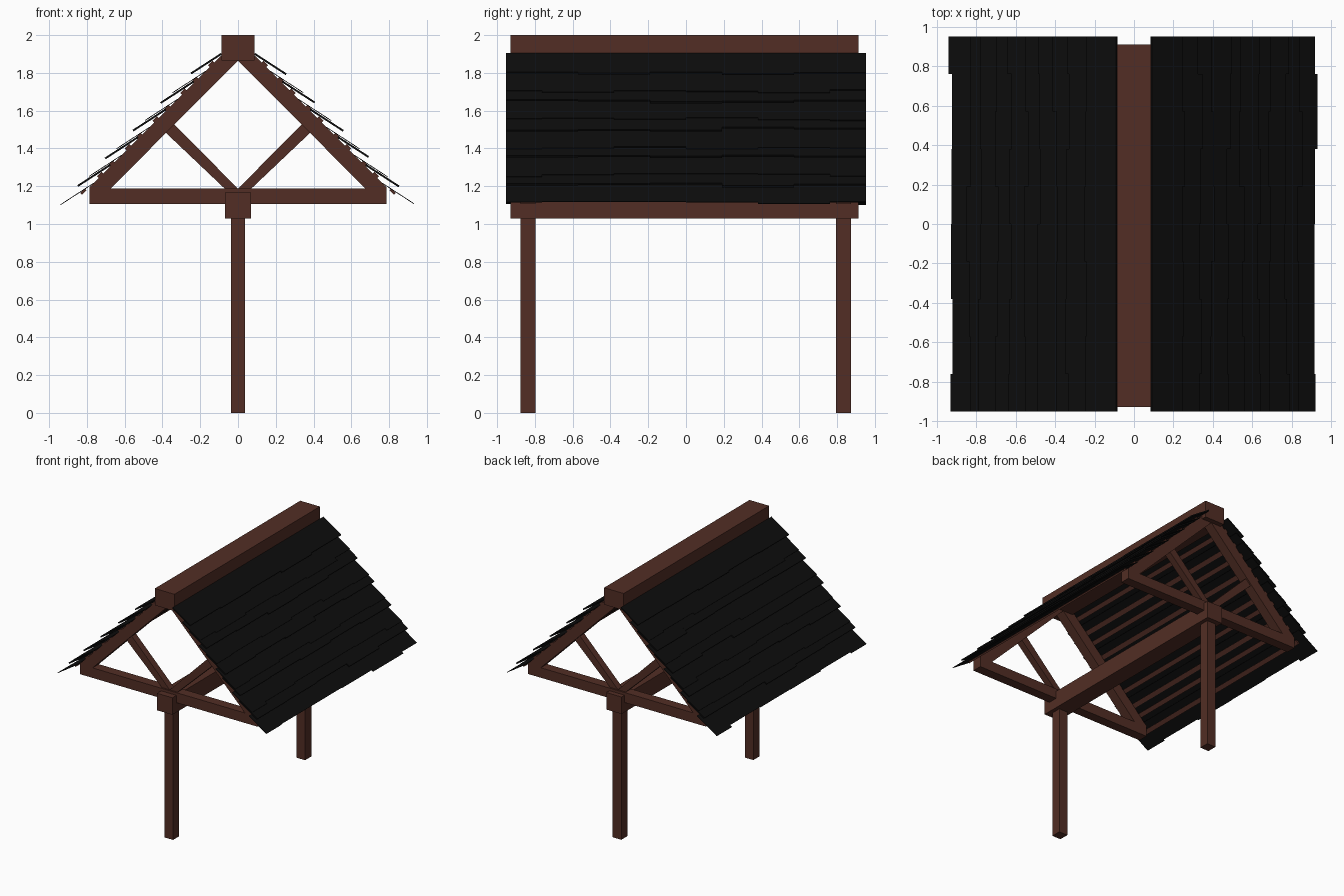
import bpy, bmesh, math, random
from mathutils import Matrix, Vector

if "Cube" in bpy.data.objects:
    bpy.data.objects.remove(bpy.data.objects["Cube"])

random.seed(4)


def material(name, rgb):
    m = bpy.data.materials.new(name)
    m.diffuse_color = (*rgb, 1)
    m.use_nodes = True
    m.node_tree.nodes["Principled BSDF"].inputs["Base Color"].default_value = m.diffuse_color
    return m


wood = material("brown wood", (0.085, 0.027, 0.018))
slate = material("black slate", (0.004, 0.004, 0.004))


def finish(name, bm, mat):
    bmesh.ops.recalc_face_normals(bm, faces=bm.faces)
    me = bpy.data.meshes.new(name)
    bm.to_mesh(me)
    bm.free()
    me.materials.append(mat)
    ob = bpy.data.objects.new(name, me)
    bpy.context.collection.objects.link(ob)
    return ob


def add_prism(bm, profile, y0, y1):
    """Extrude an x-z outline from y0 to y1."""
    face = bm.faces.new([bm.verts.new((x, y0, z)) for x, z in profile])
    ext = bmesh.ops.extrude_face_region(bm, geom=[face])["geom"]
    verts = [v for v in ext if isinstance(v, bmesh.types.BMVert)]
    bmesh.ops.translate(bm, verts=verts, vec=(0, y1 - y0, 0))


def prism(name, profile, y0, y1, mat=wood):
    bm = bmesh.new()
    add_prism(bm, profile, y0, y1)
    return finish(name, bm, mat)


def rect(x0, x1, z0, z1):
    return [(x0, z0), (x1, z0), (x1, z1), (x0, z1)]


def slab(p, q, t):
    """Outline of a thin bar from p to q with thickness t to its upper side."""
    p, q = Vector(p), Vector(q)
    d = (q - p).normalized()
    n = Vector((-d.y, d.x))
    if n.y < 0:
        n = -n
    return [p, q, q + n * t, p + n * t]


def flip(profile, side):
    return [(side * x, z) for x, z in profile]


# Long beams
prism("ridge_beam", rect(-0.087, 0.087, 1.865, 2.0), -0.928, 0.912)
prism("lower_beam", rect(-0.068, 0.068, 1.03, 1.166), -0.928, 0.912)

# Posts and roof trusses at both ends
for end, y0, y1 in (("front", -0.876, -0.798), ("back", 0.795, 0.873)):
    prism(end + "_post", rect(-0.038, 0.038, 0, 1.04), y0, y1)
    prism(end + "_tie_beam", rect(-0.787, 0.787, 1.107, 1.187), y0, y1)
    for side, label in ((-1, "left"), (1, "right")):
        rafter = [(0.675, 1.187), (0.787, 1.187), (0.787, 1.193), (0.0, 1.98), (0.0, 1.865)]
        prism(f"{end}_{label}_rafter", flip(rafter, side), y0, y1)
        strut = [(0.0, 1.187), (0.07, 1.187), (0.40, 1.50), (0.35, 1.54)]
        prism(f"{end}_{label}_strut", flip(strut, side), y0 + 0.012, y1 - 0.012)

# Shingle rows: alternate whole-tile rows and staggered rows
WIDTH = 0.381
rows = []
for k in range(5):
    rows.append((0.25 + 0.147 * k, 1.79 - 0.147 * k, 0.010, False))
    rows.append((0.335 + 0.148 * k, 1.70 - 0.148 * k, 0.004, True))

for side, label in ((-1, "left"), (1, "right")):
    tiles, battens = bmesh.new(), bmesh.new()
    for x, z, thick, staggered in rows:
        edges = [-0.953 + WIDTH * i for i in range(6)]
        if staggered:
            edges = [-0.953] + [-0.953 + WIDTH * (i + 0.5) for i in range(5)] + [0.952]
        for y0, y1 in zip(edges, edges[1:]):
            j = random.uniform(-0.014, 0.012)
            tip = (x + j, z - 0.65 * j)
            top = (x - 0.165, z + 0.107)
            add_prism(tiles, flip(slab(top, tip, thick), side), y0, y1)
        # Batten lying on the rafters below the row
        bx = x - 0.165 + 0.04
        add_prism(battens, flip(slab((bx, 1.98 - bx), (bx + 0.024, 1.956 - bx), 0.013), side),
                  -0.876, 0.873)
    finish(label + "_shingles", tiles, slate)
    finish(label + "_battens", battens, wood)
